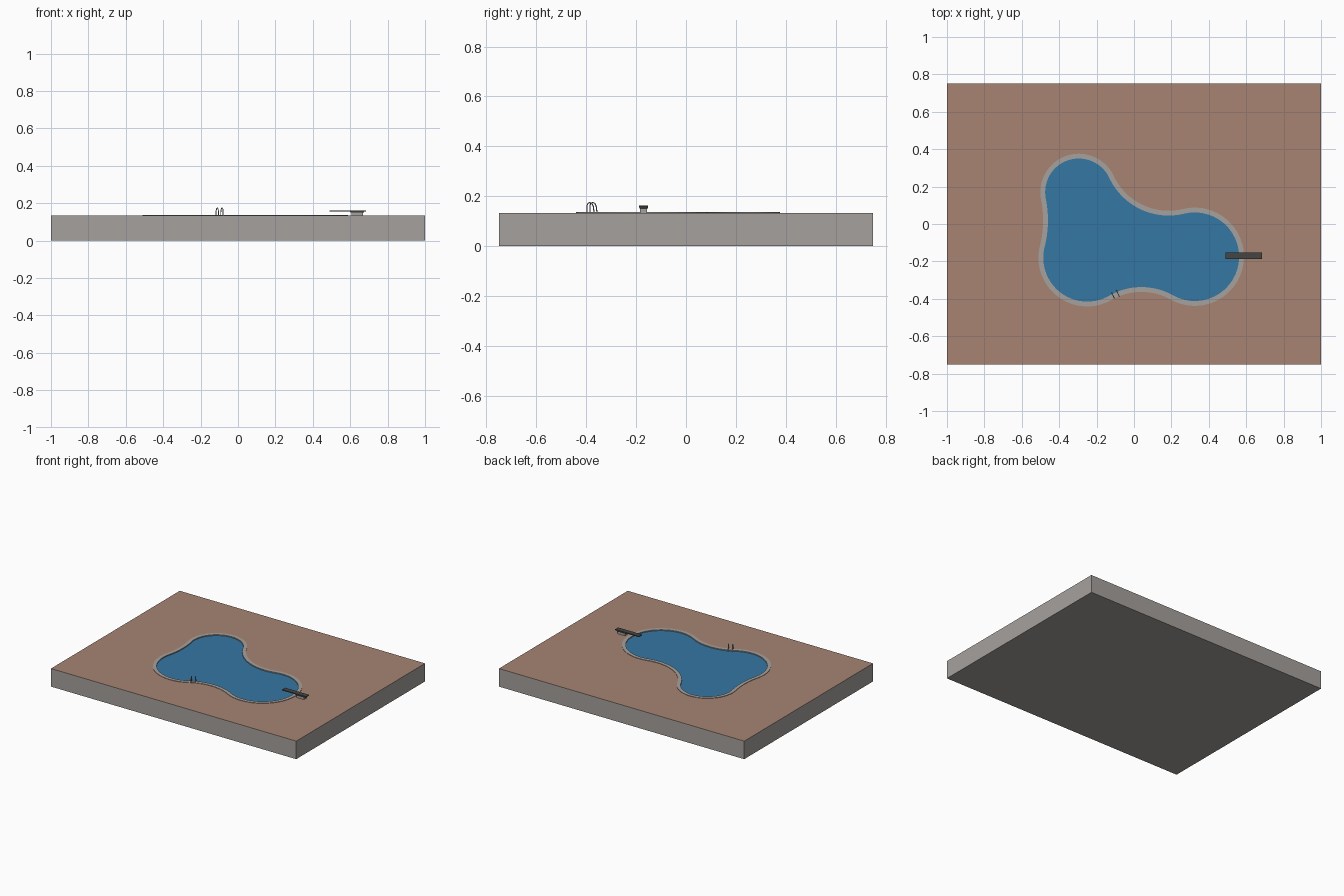
import bpy, bmesh, math
from mathutils import Vector

if "Cube" in bpy.data.objects:
    bpy.data.objects.remove(bpy.data.objects["Cube"])

DECK_Z = 0.133


def material(name, rgb):
    m = bpy.data.materials.new(name)
    m.diffuse_color = (*rgb, 1)
    m.use_nodes = True
    m.node_tree.nodes["Principled BSDF"].inputs["Base Color"].default_value = m.diffuse_color
    return m


STONE = material("stone grey", (0.381, 0.356, 0.337))
BROWN = material("deck brown", (0.385, 0.231, 0.171))
BLUE = material("water blue", (0.036, 0.184, 0.366))
DARK = material("board dark grey", (0.06, 0.06, 0.056))
STEEL = material("rail grey", (0.32, 0.32, 0.32))


def finish(bm, name, *mats):
    bmesh.ops.recalc_face_normals(bm, faces=bm.faces)
    me = bpy.data.meshes.new(name)
    bm.to_mesh(me)
    bm.free()
    ob = bpy.data.objects.new(name, me)
    bpy.context.collection.objects.link(ob)
    for m in mats:
        me.materials.append(m)
    return ob


# Pool outline: three round lobes joined by tangent concave arcs
LOBES = [(Vector((0.325, -0.175)), 0.237), (Vector((-0.295, 0.17)), 0.18),
         (Vector((-0.25, -0.18)), 0.235)]
FILLETS = [0.35, 0.58, 0.344]        # arc radius after each lobe


def fillet_centre(i):
    (a, ra), (b, rb) = LOBES[i], LOBES[(i + 1) % 3]
    ra, rb, d = ra + FILLETS[i], rb + FILLETS[i], b - a
    t = (ra * ra - rb * rb + d.length_squared) / (2 * d.length)
    right = Vector((d.y, -d.x)).normalized()
    return a + d.normalized() * t + right * math.sqrt(ra * ra - t * t)


def arc(c, r, p, q, ccw, n=28):
    a0 = math.atan2(p.y - c.y, p.x - c.x)
    a1 = math.atan2(q.y - c.y, q.x - c.x)
    if ccw and a1 < a0:
        a1 += 2 * math.pi
    if not ccw and a1 > a0:
        a1 -= 2 * math.pi
    return [(c.x + r * math.cos(a0 + (a1 - a0) * k / n),
             c.y + r * math.sin(a0 + (a1 - a0) * k / n)) for k in range(n)]


def outline(off):
    f = [fillet_centre(i) for i in range(3)]
    pts = []
    for i, (c, r) in enumerate(LOBES):
        pts += arc(c, r + off, f[i - 1], f[i], True)
        pts += arc(f[i], FILLETS[i] - off, c, LOBES[(i + 1) % 3][0], False)
    return pts


def loop(bm, pts, z):
    return [bm.verts.new((x, y, z)) for x, y in pts]


def bridge(bm, a, b):
    n = len(a)
    return [bm.faces.new((a[k], a[(k + 1) % n], b[(k + 1) % n], b[k])) for k in range(n)]


# Ground slab with a pool recess; brown deck on top, grey elsewhere
bm = bmesh.new()
rect = [(-1, -0.75), (1, -0.75), (1, 0.75), (-1, 0.75)]
low, top = loop(bm, rect, 0), loop(bm, rect, DECK_Z)
bm.faces.new(low)
bridge(bm, low, top)
rim, pit = loop(bm, outline(0.015), DECK_Z), loop(bm, outline(0.015), 0.1)
bridge(bm, rim, pit)
bm.faces.new(pit)
edges = [bm.edges.get((l[k - 1], l[k])) for l in (top, rim) for k in range(len(l))]
bmesh.ops.triangle_fill(bm, use_beauty=True, edges=edges)
for f in bm.faces:
    if all(abs(v.co.z - DECK_Z) < 1e-5 for v in f.verts):
        f.material_index = 1
finish(bm, "deck_slab", STONE, BROWN)

# Water body
bm = bmesh.new()
a, b = loop(bm, outline(0.008), 0.105), loop(bm, outline(0.008), 0.129)
bridge(bm, a, b)
bm.faces.new(a)
bm.faces.new(b)
finish(bm, "water", BLUE)

# Stone coping around the pool
bm = bmesh.new()
rings = [loop(bm, outline(o), z) for o, z in
         ((0, 0.122), (0, 0.136), (0.026, 0.136), (0.026, 0.122))]
for k in range(4):
    bridge(bm, rings[k - 1], rings[k])
finish(bm, "pool_coping", STONE)


def block(name, x0, x1, y0, y1, z0, z1, mat, flare=0.0):
    bm = bmesh.new()
    lo = loop(bm, [(x0, y0), (x1, y0), (x1, y1), (x0, y1)], z0)
    hi = loop(bm, [(x0 - flare, y0 - flare), (x1 + flare, y0 - flare),
                   (x1 + flare, y1 + flare), (x0 - flare, y1 + flare)], z1)
    bridge(bm, lo, hi)
    bm.faces.new(lo)
    bm.faces.new(hi)
    return finish(bm, name, mat)


# Diving board on a flared pedestal
block("board_pedestal", 0.607, 0.667, -0.184, -0.156, DECK_Z, 0.149, STONE)
block("board_support", 0.602, 0.672, -0.185, -0.155, 0.149, 0.156, DARK, 0.003)
block("diving_board", 0.49, 0.685, -0.188, -0.152, 0.156, 0.162, DARK)

# Pair of bent ladder rails straddling the coping
out, tan = Vector((0.42, -0.91, 0)), Vector((0.91, 0.42, 0))
base = Vector((-0.099, -0.377, 0))
path = [(0.016, 0.13), (0.016, 0.16), (0.012, 0.171), (0.003, 0.175),
        (-0.006, 0.171), (-0.012, 0.16), (-0.018, 0.12)]
for side, s in (("left", -1), ("right", 1)):
    cu = bpy.data.curves.new(side + "_ladder_rail", 'CURVE')
    cu.dimensions = '3D'
    cu.bevel_depth = 0.0022
    cu.bevel_resolution = 2
    cu.use_fill_caps = True
    sp = cu.splines.new('POLY')
    sp.points.add(len(path) - 1)
    for p, (d, z) in zip(sp.points, path):
        v = base + tan * 0.014 * s + out * d
        p.co = (v.x, v.y, z, 1)
    cu.materials.append(STEEL)
    bpy.context.collection.objects.link(bpy.data.objects.new(side + "_ladder_rail", cu))
